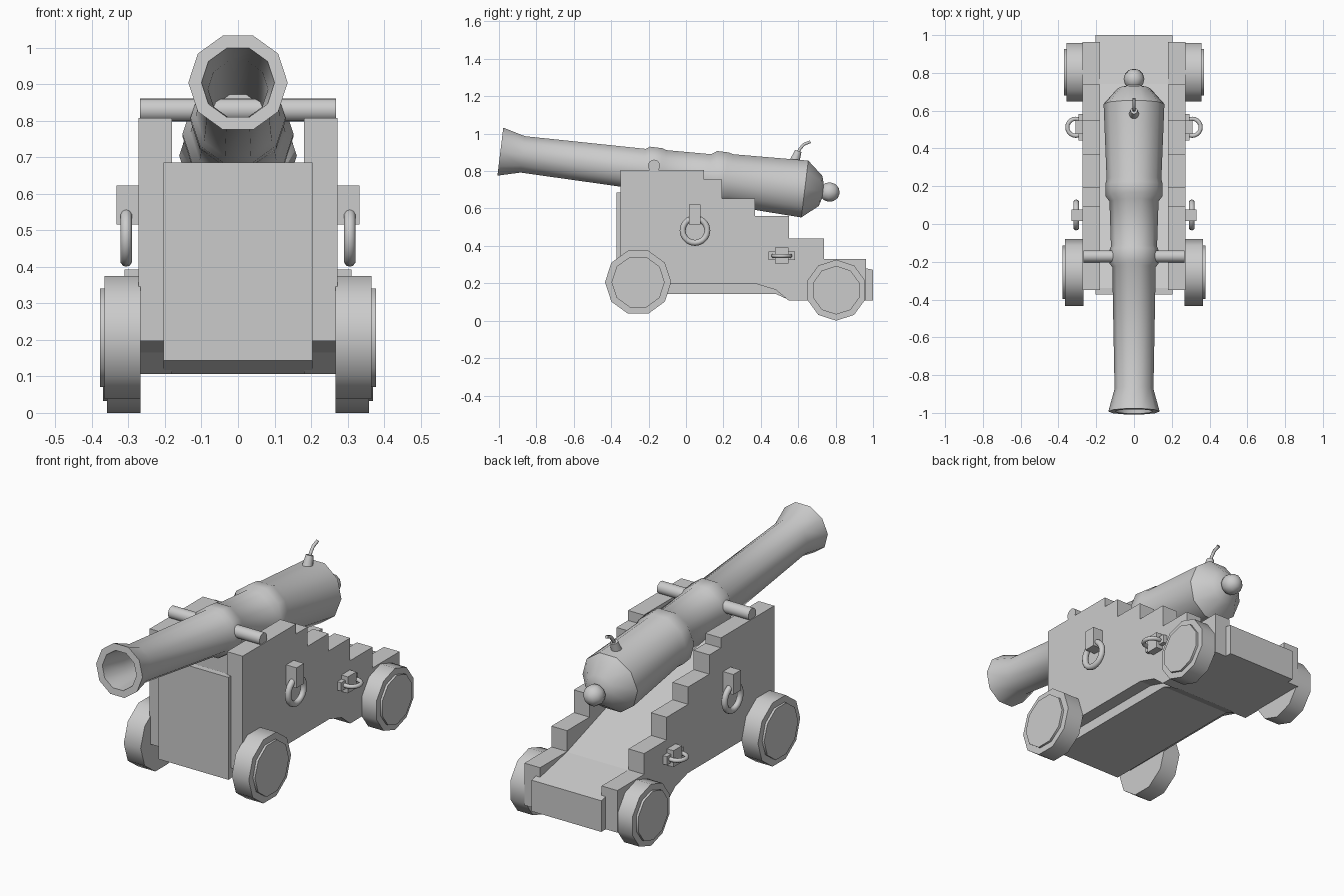
import bpy, bmesh, math
from mathutils import Matrix, Vector

cube = bpy.data.objects.get("Cube")
if cube:
    bpy.data.objects.remove(cube)

grey = bpy.data.materials.new("plain grey")
grey.use_nodes = True
grey.diffuse_color = (0.6, 0.6, 0.6, 1)
grey.node_tree.nodes["Principled BSDF"].inputs["Base Color"].default_value = (0.6, 0.6, 0.6, 1)


def finish(name, bm, matrix=None, angle=None):
    """Turn a bmesh into a named object, smooth below the given angle."""
    if matrix:
        bm.transform(matrix)
    bmesh.ops.recalc_face_normals(bm, faces=bm.faces)
    mesh = bpy.data.meshes.new(name)
    bm.to_mesh(mesh)
    bm.free()
    mesh.materials.append(grey)
    obj = bpy.data.objects.new(name, mesh)
    bpy.context.collection.objects.link(obj)
    if angle:
        bpy.ops.object.select_all(action="DESELECT")
        obj.select_set(True)
        bpy.context.view_layer.objects.active = obj
        bpy.ops.object.shade_smooth_by_angle(angle=math.radians(angle))
    return obj


def prism(name, outline, x0, x1):
    """Extrude a (y, z) outline from x0 to x1."""
    bm = bmesh.new()
    face = bm.faces.new([bm.verts.new((x0, y, z)) for y, z in outline])
    ext = bmesh.ops.extrude_face_region(bm, geom=[face])
    verts = [v for v in ext["geom"] if isinstance(v, bmesh.types.BMVert)]
    bmesh.ops.translate(bm, verts=verts, vec=(x1 - x0, 0, 0))
    return finish(name, bm)


def box(name, x, y, z):
    return prism(name, [(y[0], z[0]), (y[1], z[0]), (y[1], z[1]), (y[0], z[1])], x[0], x[1])


def lathe(name, profile, sides, matrix, angle=40):
    """Revolve (distance along, radius) points around the local z axis."""
    bm = bmesh.new()
    verts = [bm.verts.new((r, 0, a)) for a, r in profile]
    edges = [bm.edges.new(pair) for pair in zip(verts, verts[1:])]
    bmesh.ops.spin(bm, geom=verts + edges, cent=(0, 0, 0), axis=(0, 0, 1),
                   angle=math.tau, steps=sides, use_merge=True)
    bmesh.ops.remove_doubles(bm, verts=bm.verts, dist=0.0005)
    return finish(name, bm, matrix, angle)


def ring(name, centre, radius, thick, axis):
    """Round ring whose hole points along the axis."""
    bm = bmesh.new()
    steps = 10
    verts = [bm.verts.new((radius + thick * math.cos(i * math.tau / steps), 0,
                           thick * math.sin(i * math.tau / steps))) for i in range(steps)]
    edges = [bm.edges.new((verts[i], verts[i - 1])) for i in range(steps)]
    bmesh.ops.spin(bm, geom=verts + edges, cent=(0, 0, 0), axis=(0, 0, 1),
                   angle=math.tau, steps=20, use_merge=True)
    bmesh.ops.remove_doubles(bm, verts=bm.verts, dist=0.0005)
    turn = Vector(axis).to_track_quat("Z", "Y").to_matrix().to_4x4()
    return finish(name, bm, Matrix.Translation(centre) @ turn, 60)


# Barrel: one lathed profile, with the bore folded back inside
tilt = math.atan(0.1228)
lay = Matrix.Translation((0, 0, 0.782)) @ Matrix.Rotation(-math.pi / 2 - tilt, 4, "X")
barrel = [(-0.15, 0), (-0.15, 0.075), (-0.85, 0.082), (-1.0, 0.1), (-1.0, 0.136),
          (-0.88, 0.103), (-0.23, 0.115), (-0.21, 0.13), (-0.14, 0.13), (-0.12, 0.122),
          (0.12, 0.13), (0.15, 0.152), (0.21, 0.152), (0.24, 0.145), (0.64, 0.161),
          (0.725, 0.085), (0.74, 0.03), (0.76, 0.03)]
lathe("barrel", barrel, 10, lay)

# Breech knob
knob = [(0.773 - 0.055 * math.cos(math.pi * i / 6), 0.055 * math.sin(math.pi * i / 6))
        for i in range(7)]
lathe("breech_knob", knob, 10, lay, 60)

# Trunnion bar
lathe("trunnions", [(-0.268, 0), (-0.268, 0.032), (0.268, 0.032), (0.268, 0)], 16,
      Matrix.Translation((0, -0.171, 0.829)) @ Matrix.Rotation(math.pi / 2, 4, "Y"))

# Vent and curved fuse
lathe("vent", [(-0.03, 0.03), (0.045, 0.019), (0.045, 0)], 10,
      Matrix.Translation((0, 0.585, 0.865)) @ Matrix.Rotation(-0.35, 4, "X"))
curve = bpy.data.curves.new("fuse", "CURVE")
curve.dimensions = "3D"
curve.bevel_depth = 0.009
curve.bevel_resolution = 1
curve.use_fill_caps = True
curve.materials.append(grey)
line = curve.splines.new("POLY")
path = [(0.595, 0.89), (0.61, 0.92), (0.63, 0.943), (0.665, 0.957)]
line.points.add(len(path) - 1)
for point, (y, z) in zip(line.points, path):
    point.co = (0, y, z, 1)
bpy.context.collection.objects.link(bpy.data.objects.new("fuse", curve))

# Carriage bed: front plate, sloping floor and tail in one block
prism("carriage_bed", [(-0.372, 0.143), (0.48, 0.143), (0.56, 0.107), (1.0, 0.107),
                       (1.0, 0.272), (0.74, 0.328), (-0.34, 0.685), (-0.372, 0.685)],
      -0.204, 0.204)

cheek = [(-0.35, 0.197), (-0.35, 0.807), (0.096, 0.807), (0.096, 0.754), (0.193, 0.754),
         (0.193, 0.652), (0.37, 0.652), (0.37, 0.56), (0.55, 0.56), (0.55, 0.44),
         (0.738, 0.44), (0.738, 0.33), (0.963, 0.33), (0.963, 0.107), (0.55, 0.107),
         (0.48, 0.165), (0.374, 0.197)]

for label, s in (("left", 1), ("right", -1)):
    # Stepped side cheek
    prism(label + "_cheek", cheek, s * 0.18, s * 0.272)

    # Wheels with raised hub discs
    for end, y, z, r, hub, out, cap in (("front", -0.256, 0.206, 0.177, 0.142, 0.366, 0.378),
                                        ("rear", 0.803, 0.163, 0.163, 0.13, 0.358, 0.37)):
        turn = Matrix.Rotation(s * math.pi / 2, 4, "Y")
        spin = Matrix.Rotation(0 if end == "rear" else math.pi / 10, 4, "Z")
        lathe(f"{label}_{end}_wheel", [(0.267, 0), (0.267, r), (out, r), (out, hub),
                                       (cap, hub), (cap, 0)], 10,
              Matrix.Translation((0, y, z)) @ turn @ spin)

    # Hanging ring and its bracket
    box(label + "_ring_bracket", (s * 0.27, s * 0.332), (0.015, 0.078), (0.515, 0.622))
    ring(label + "_hanging_ring", (s * 0.306, 0.048, 0.482), 0.066, 0.016, (1, 0, 0))

    # Rear eye on a cross plate
    box(label + "_eye_plate", (s * 0.27, s * 0.295), (0.442, 0.582), (0.325, 0.37))
    box(label + "_eye_block", (s * 0.27, s * 0.31), (0.476, 0.547), (0.305, 0.392))
    ring(label + "_eye_ring", (s * 0.308, 0.512, 0.347), 0.045, 0.011, (0, 0, 1))
